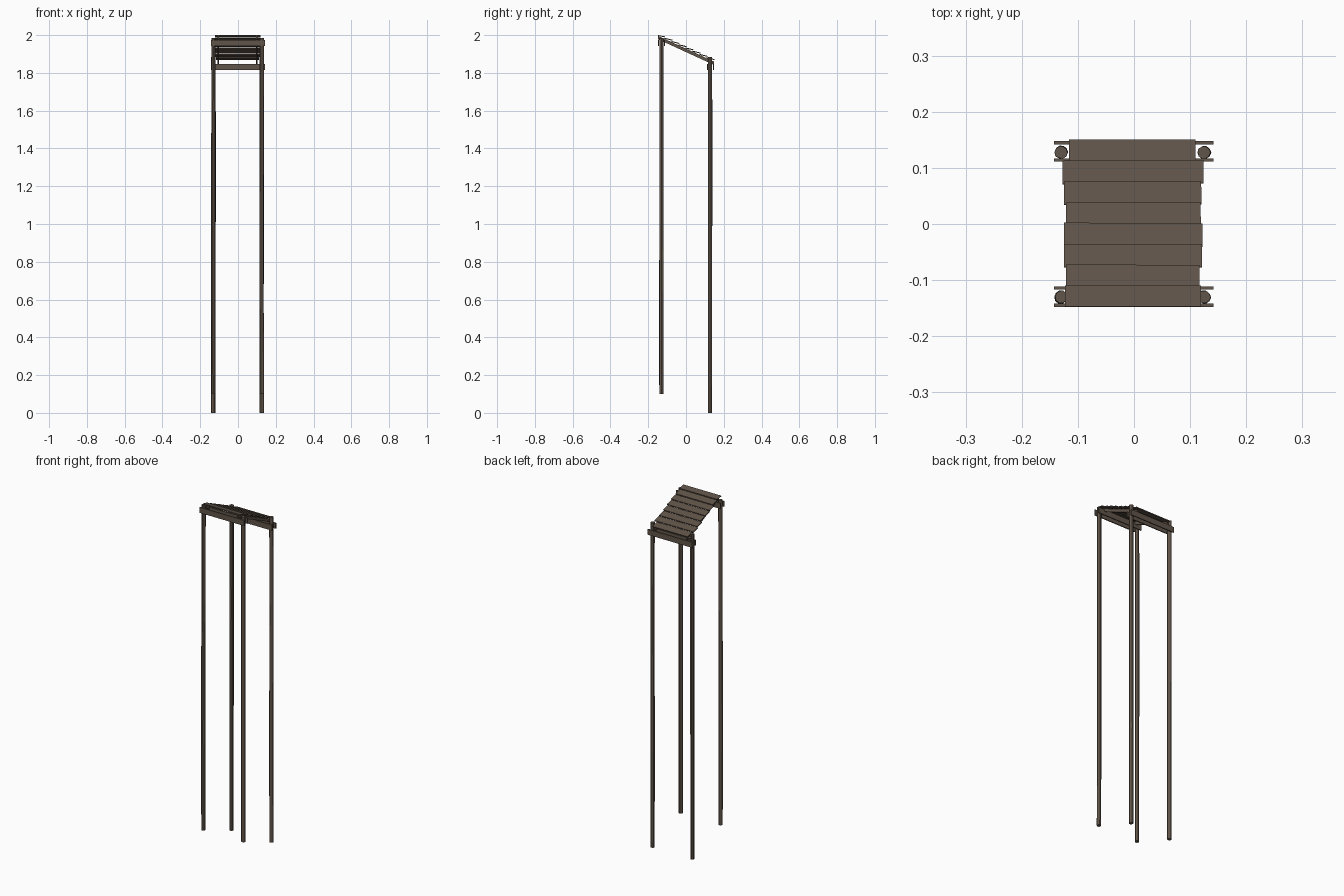
import bpy, bmesh, math, random
from mathutils import Matrix, Vector

if "Cube" in bpy.data.objects:
    bpy.data.objects.remove(bpy.data.objects["Cube"])

random.seed(4)
wood = bpy.data.materials.new("weathered brown wood")
wood.diffuse_color = (0.118, 0.089, 0.067, 1)
wood.use_nodes = True
wood.node_tree.nodes["Principled BSDF"].inputs["Base Color"].default_value = wood.diffuse_color


def finish(bm, name):
    me = bpy.data.meshes.new(name)
    bmesh.ops.recalc_face_normals(bm, faces=bm.faces)
    bm.to_mesh(me)
    bm.free()
    me.materials.append(wood)
    ob = bpy.data.objects.new(name, me)
    bpy.context.collection.objects.link(ob)
    return ob


def box(name, x0, x1, profile, skew=0.0):
    """Extrude a (y, z) outline along x, optionally turned a little about z."""
    bm = bmesh.new()
    face = bm.faces.new([bm.verts.new((x0, y, z)) for y, z in profile])
    ext = bmesh.ops.extrude_face_region(bm, geom=[face])
    moved = [v for v in ext["geom"] if isinstance(v, bmesh.types.BMVert)]
    bmesh.ops.translate(bm, verts=moved, vec=(x1 - x0, 0, 0))
    if skew:
        c = Vector(((x0 + x1) / 2, profile[0][0], profile[0][1]))
        bmesh.ops.rotate(bm, verts=bm.verts, cent=c,
                         matrix=Matrix.Rotation(skew, 3, 'Z'))
    return finish(bm, name)


def post(name, x, y, z0, z1):
    """Slightly uneven round pole, flat-faced."""
    bm = bmesh.new()
    n, rings = 10, []
    radii = [0.0112 * random.uniform(0.95, 1.07) for _ in range(n)]
    for t in (0, 0.3, 0.7, 1):
        dx, dy = random.uniform(-.001, .001), random.uniform(-.001, .001)
        rings.append([bm.verts.new((x + dx + r * math.cos(2 * math.pi * i / n),
                                    y + dy + r * math.sin(2 * math.pi * i / n),
                                    z0 + (z1 - z0) * t))
                      for i, r in enumerate(radii)])
    for a, b in zip(rings, rings[1:]):
        for i in range(n):
            j = (i + 1) % n
            bm.faces.new((a[i], a[j], b[j], b[i]))
    bm.faces.new(rings[0][::-1])
    bm.faces.new(rings[-1])
    finish(bm, name)


# Four poles: the front pair stands higher up the slope
for side, x in (("left", -0.130), ("right", 0.125)):
    post("front_post_" + side, x, -0.130, 0.10, 1.985)
    post("back_post_" + side, x, 0.128, 0.0, 1.885)

# Paired cross beams clamping the poles
for end, ys, z0, z1 in (("front", (-0.145, -0.114), 1.942, 1.974),
                        ("back", (0.114, 0.145), 1.815, 1.847)):
    for k, y in enumerate(ys):
        box(f"{end}_beam_{k + 1}", -0.143, 0.142,
            [(y - .003, z0), (y + .003, z0), (y + .003, z1), (y - .003, z1)])


def slope(y):
    return 1.928 - 0.46 * y


# Sloping rafters
for side, x in (("left", -0.105), ("right", 0.100)):
    a, b = -0.147, 0.147
    box("rafter_" + side, x - .0035, x + .0035,
        [(a, slope(a) - .018), (b, slope(b) - .018), (b, slope(b)), (a, slope(a))])

# Overlapping roof boards, each resting on the one below
ends = [(-.123, .119), (-.121, .117), (-.125, .121), (-.125, .122),
        (-.121, .119), (-.125, .120), (-.127, .124), (-.116, .110)]
th = 0.005
for i, (x0, x1) in enumerate(ends):
    y0 = -0.148 + i * 0.0372 - (0.004 if i else 0)
    y1 = -0.148 + (i + 1) * 0.0372
    za = slope(y0)
    zb = slope(y1) + 0.009
    box(f"roof_board_{i + 1}", x0, x1,
        [(y0, za), (y1, zb), (y1 + .001, zb + th), (y0 + .001, min(za + th, 2.0))],
        random.uniform(-0.006, 0.006) if 0 < i < 7 else 0)
